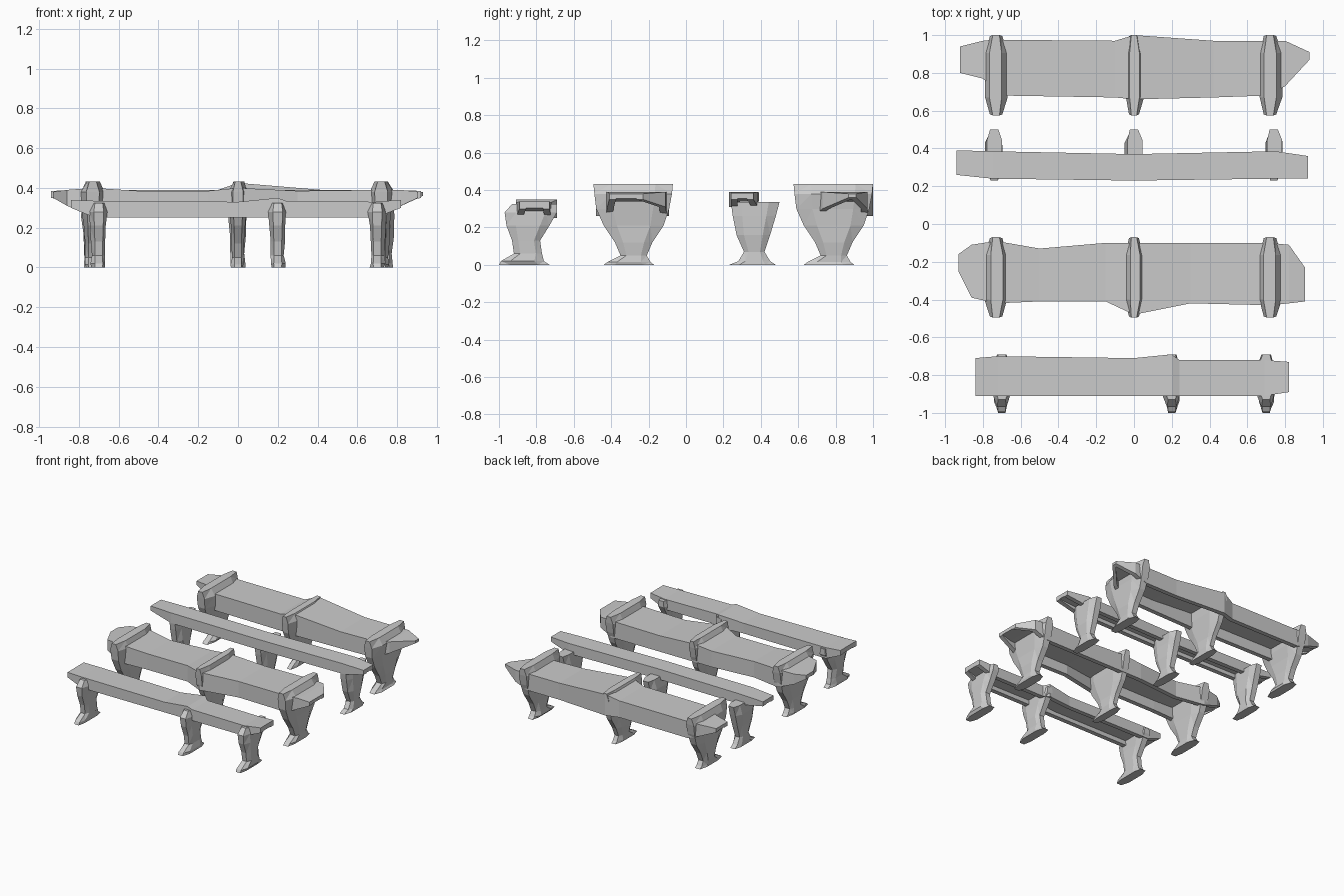
import bpy, bmesh, random

if "Cube" in bpy.data.objects:
    bpy.data.objects.remove(bpy.data.objects["Cube"])

random.seed(4)


def loft(name, rings):
    """Flat-shaded skin through a list of equal-length rings, capped at both ends."""
    bm = bmesh.new()
    vr = [[bm.verts.new(p) for p in r] for r in rings]
    n = len(vr[0])
    for a, b in zip(vr, vr[1:]):
        for i in range(n):
            j = (i + 1) % n
            bm.faces.new((a[i], a[j], b[j], b[i]))
    bm.faces.new(vr[0])
    bm.faces.new(vr[-1])
    bmesh.ops.recalc_face_normals(bm, faces=bm.faces)
    bmesh.ops.triangulate(bm, faces=bm.faces)
    me = bpy.data.meshes.new(name)
    bm.to_mesh(me)
    bm.free()
    ob = bpy.data.objects.new(name, me)
    bpy.context.collection.objects.link(ob)
    return ob


def seat(name, stations, plate=0.05, wall=0.035):
    """Channel-shaped seat: stations are (x, y_front, y_back, z_top, z_bottom)."""
    rings = []
    for x, a, b, t, z in stations:
        p = max(t - plate, z + 0.004)
        rings.append([(x, a, z), (x, a, t), (x, b, t), (x, b, z),
                      (x, b - wall, z), (x, b - wall, p),
                      (x, a + wall, p), (x, a + wall, z)])
    return loft(name, rings)


def leg(name, x, levels):
    """Goblet-shaped leg: levels are (z, y_front, y_back, half_width)."""
    rings = []
    for z, a, b, w in levels:
        j = random.uniform(-0.006, 0.006)
        e = 0.22 * (b - a)
        xl, xr = x - w + j, x + w + j
        m = 0.55 * w
        rings.append([(x - m, a, z), (x + m, a, z), (xr, a + e, z), (xr, b - e, z),
                      (x + m, b, z), (x - m, b, z), (xl, b - e, z), (xl, a + e, z)])
    return loft(name, rings)


# Seats of the four benches, front to back
seat("front_bench_seat", [
    (-.84, -.91, -.71, .34, .30), (-.72, -.91, -.70, .335, .25),
    (0, -.91, -.71, .33, .25), (.20, -.91, -.69, .35, .25), (.24, -.91, -.72, .335, .25),
    (.69, -.91, -.72, .33, .25), (.82, -.89, -.73, .34, .30)])
seat("second_bench_seat", [
    (-.93, -.25, -.16, .38, .35), (-.86, -.39, -.11, .39, .31), (-.73, -.42, -.09, .40, .26),
    (-.50, -.41, -.13, .385, .26), (-.15, -.41, -.10, .385, .26), (0, -.48, -.10, .40, .26),
    (.30, -.42, -.10, .385, .26), (.72, -.43, -.10, .39, .26), (.82, -.42, -.11, .39, .31),
    (.905, -.41, -.23, .38, .35)])
seat("third_bench_seat", [
    (-.94, .26, .39, .385, .35), (-.75, .24, .385, .39, .31), (0, .23, .37, .39, .31),
    (.75, .24, .385, .39, .31), (.92, .24, .36, .385, .35)])
seat("back_bench_seat", [
    (-.92, .80, .94, .38, .35), (-.80, .77, .97, .39, .30), (-.70, .68, .975, .39, .26),
    (-.10, .67, .97, .39, .26), (0, .66, 1.0, .425, .26), (.42, .67, .97, .39, .26),
    (.70, .68, .97, .39, .26), (.80, .73, .97, .39, .30), (.93, .87, .91, .38, .36)])

# Leg outlines, seen from the side
front_levels = [(0, -1.0, -.73, .035), (.02, -.99, -.76, .037), (.06, -.92, -.77, .033),
                (.13, -.93, -.78, .036), (.21, -.96, -.73, .04), (.28, -.97, -.69, .045),
                (.325, -.93, -.69, .035)]
third_levels = [(0, .23, .48, .035), (.02, .28, .45, .037), (.07, .31, .42, .035),
                (.16, .27, .45, .04), (.26, .25, .48, .045), (.335, .24, .50, .04)]


def wide_levels(y):
    return [(0, y - .16, y + .11, .038), (.015, y - .14, y + .09, .04),
            (.05, y - .07, y + .07, .038), (.12, y - .10, y + .10, .04),
            (.21, y - .16, y + .16, .045), (.30, y - .20, y + .19, .055),
            (.38, y - .21, y + .205, .06), (.432, y - .215, y + .21, .032)]


wide = {"second": wide_levels(-.28), "back": wide_levels(.79)}

# Three legs under each bench
for side, x in (("left", -.70), ("middle", .20), ("right", .70)):
    leg("front_bench_leg_" + side, x, front_levels)
for side, x in (("left", -.74), ("middle", 0), ("right", .74)):
    leg("third_bench_leg_" + side, x, third_levels)
for bench, levels in wide.items():
    for side, x in (("left", -.73), ("middle", 0), ("right", .72)):
        lv = levels if side != "middle" else [(z, a, b, w * .8) for z, a, b, w in levels]
        leg(f"{bench}_bench_leg_{side}", x, lv)
